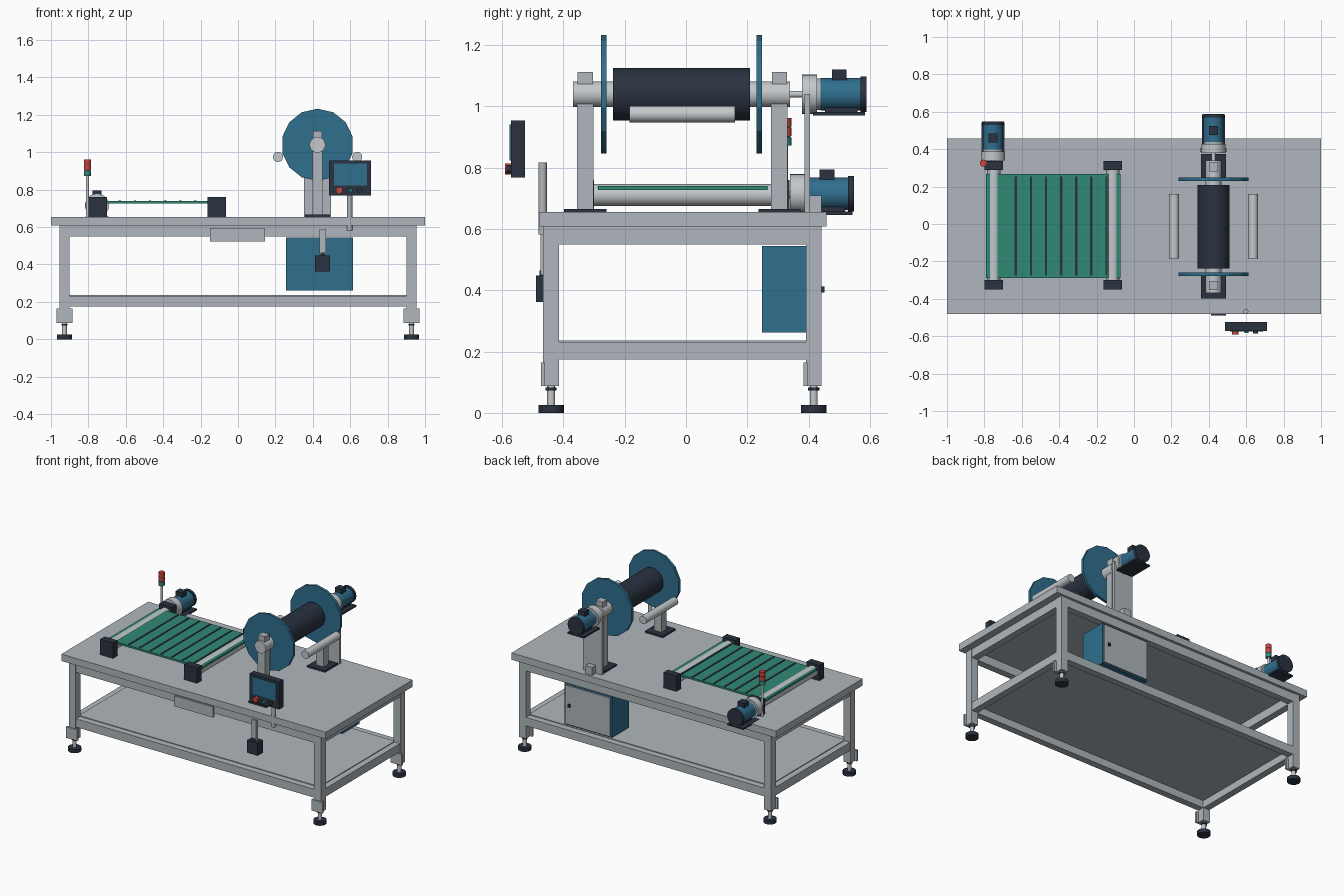
import bpy, math
from mathutils import Vector

if "Cube" in bpy.data.objects:
    bpy.data.objects.remove(bpy.data.objects["Cube"])


def material(name, r, g, b):
    m = bpy.data.materials.new(name)
    m.diffuse_color = (*[c ** 2.2 for c in (r, g, b)], 1)
    m.use_nodes = True
    m.node_tree.nodes["Principled BSDF"].inputs["Base Color"].default_value = m.diffuse_color
    return m


GREY = material("painted_grey", .68, .71, .73)
STEEL = material("light_steel", .76, .78, .79)
DARK = material("charcoal", .18, .21, .26)
BLUE = material("steel_blue", .20, .43, .55)
GREEN = material("belt_green", .20, .53, .45)
RED = material("signal_red", .78, .28, .24)


def box(name, mat, x, y, z):
    """Box given by its x, y and z ranges."""
    bpy.ops.mesh.primitive_cube_add(size=1, location=[(a + b) / 2 for a, b in (x, y, z)])
    o = bpy.context.object
    o.scale = [b - a for a, b in (x, y, z)]
    bpy.ops.object.transform_apply(location=False, rotation=False)
    o.name = name
    o.data.materials.append(mat)
    return o


def rod(name, mat, start, end, r, sides=32, smooth=True):
    """Cylinder from start to end."""
    a, b = Vector(start), Vector(end)
    bpy.ops.mesh.primitive_cylinder_add(vertices=sides, radius=r, depth=(b - a).length,
                                        location=(a + b) / 2)
    o = bpy.context.object
    o.rotation_euler = (b - a).to_track_quat('Z', 'Y').to_euler()
    o.name = name
    o.data.materials.append(mat)
    if smooth:
        bpy.ops.object.shade_smooth_by_angle(angle=math.radians(35))
    return o


def rod_y(name, mat, x, z, y0, y1, r, sides=32):
    return rod(name, mat, (x, y0, z), (x, y1, z), r, sides)


# Table top and frame
YF, YB, LX, H = -.44, .417, .928, .026
box("table_top", GREY, (-1, 1), (-.48, .458), (.608, .655))
for z0, z1, tag in ((.55, .608, "upper"), (.175, .232, "lower")):
    for y in (YF, YB):
        box(tag + "_long_rail", GREY, (-LX, LX), (y - H + .003, y + H - .003), (z0, z1))
    for s in (-1, 1):
        box(tag + "_side_rail", GREY, (s * LX - H + .003, s * LX + H - .003), (YF, YB), (z0, z1))
box("shelf", GREY, (-.91, .91), (YF + .02, YB - .02), (.225, .237))

# Legs with levelling feet
for x in (-LX, LX):
    for y in (YF, YB):
        box("leg", GREY, (x - H, x + H), (y - H, y + H), (.088, .61))
        box("leg_plate", GREY, (x - .042, x + .042), (y - .033, y - .02), (.088, .164))
        rod("foot_pad", DARK, (x, y, 0), (x, y, .025), .041)
        rod("foot_stem", STEEL, (x, y, .02), (x, y, .09), .013)
        rod("foot_nut", DARK, (x, y, .073), (x, y, .083), .018, 6, False)

# Front plate and hanging foot switch
box("front_plate", GREY, (-.15, .144), (-.475, -.46), (.524, .596))
box("switch_hanger", GREY, (.435, .47), (-.475, -.455), (.45, .59))
box("switch_neck", DARK, (.44, .465), (-.478, -.45), (.445, .465))
box("switch_box", DARK, (.412, .492), (-.49, -.43), (.362, .448))

# Electrical cabinet under the table
box("cabinet", BLUE, (.257, .615), (.248, .432), (.262, .545))
box("cabinet_door", GREY, (.267, .605), (.432, .441), (.27, .535))
box("door_handle", DARK, (.565, .58), (.441, .452), (.393, .412))

# Operator panel on its post
rod("panel_post", GREY, (.597, -.468, .583), (.597, -.468, .818), .014)
box("panel_body", DARK, (.487, .711), (-.571, -.525), (.768, .955))
box("panel_screen", BLUE, (.512, .69), (-.576, -.57), (.823, .941))
for x, mat, r, d in ((.542, RED, .018, .02), (.602, GREEN, .01, .012), (.65, DARK, .013, .016)):
    rod_y("panel_button", mat, x, .796, -.57 - d, -.57, r, 20)

# Signal tower
rod("signal_pole", STEEL, (-.805, .325, .655), (-.805, .325, .875), .008, 16)
for z, mat in ((.872, GREEN), (.904, RED), (.935, RED)):
    rod("signal_lamp", mat, (-.805, .325, z), (-.805, .325, z + .027), .019, 20)
for z in (.899, .931):
    rod("signal_spacer", DARK, (-.805, .325, z), (-.805, .325, z + .005), .016, 20)

# Conveyor: rollers, bearing blocks, belt, slats
for x in (-.75, -.114):
    rod_y("conveyor_roller", STEEL, x, .711, -.302, .292, .036)
    for y0, y1 in ((-.35, -.3), (.288, .337)):
        box("roller_block", DARK, (x - .049, x + .049), (y0, y1), (.655, .76))
box("conveyor_belt", GREEN, (-.79, -.072), (-.288, .266), (.727, .74))
for i in range(7):
    x = -.632 + i * .0808
    box("belt_slat", DARK, (x - .006, x + .006), (-.275, .255), (.738, .743))


def motor(x, y, z):
    """Flanged motor along +y whose gearbox begins at y."""
    rod_y("motor_gearbox", STEEL, x, z, y, y + .049, .064)
    rod_y("motor_flange", GREY, x, z, y + .049, y + .068, .052)
    rod_y("motor_body", BLUE, x, z, y + .06, y + .192, .053)
    rod_y("motor_fan_cover", DARK, x, z, y + .19, y + .21, .058)
    box("motor_terminal_box", DARK, (x - .025, x + .025), (y + .097, y + .145), (z + .045, z + .08))
    box("motor_base", DARK, (x - .062, x + .062), (y + .036, y + .205), (z - .069, z - .058))
    box("motor_saddle", DARK, (x - .03, x + .03), (y + .075, y + .18), (z - .06, z - .04))


motor(-.754, .339, .715)
rod_y("conveyor_shaft", STEEL, -.754, .711, .28, .345, .011, 16)
motor(.425, .379, 1.04)

# Reel with polygonal side discs
RX, RZ = .425, 1.04
rod_y("reel_core", DARK, RX, RZ, -.238, .209, .086)
for y in (-.268, .239):
    n = 14
    disc = rod_y("reel_disc", BLUE, RX, RZ, y - .009, y + .009, .193, n)
    disc.rotation_euler = (math.pi / 2, 0, 0)
    for v in disc.data.vertices:  # put a corner at the top
        a = math.atan2(v.co.y, v.co.x)
        k = round((a - math.pi / 2) * n / math.tau)
        a = math.pi / 2 + k * math.tau / n
        v.co.x, v.co.y = .193 * math.cos(a), .193 * math.sin(a)
    for p in disc.data.polygons:
        p.use_smooth = False
rod_y("reel_axle", STEEL, RX, RZ, -.368, .339, .042)
rod_y("reel_shaft", STEEL, RX, RZ, .33, .39, .011, 16)

# Reel pedestals
for y in (-.329, .305):
    box("pedestal_base", DARK, (.357, .493), (y - .069, y + .069), (.655, .666))
    box("pedestal_post", GREY, (.397, .453), (y - .027, y + .027), (.66, 1.02))
    box("bearing_cap", GREY, (.4, .45), (y - .025, y + .025), (1.07, 1.113))

# Motor support plate and its foot
box("motor_support", GREY, (.353, .497), (.386, .405), (.655, 1.04))
box("support_gusset", GREY, (.4, .45), (.4, .443), (.655, .71))

# Guide rollers either side of the reel
for x in (.214, .637):
    rod_y("guide_roller", STEEL, x, .975, -.184, .16, .027)
